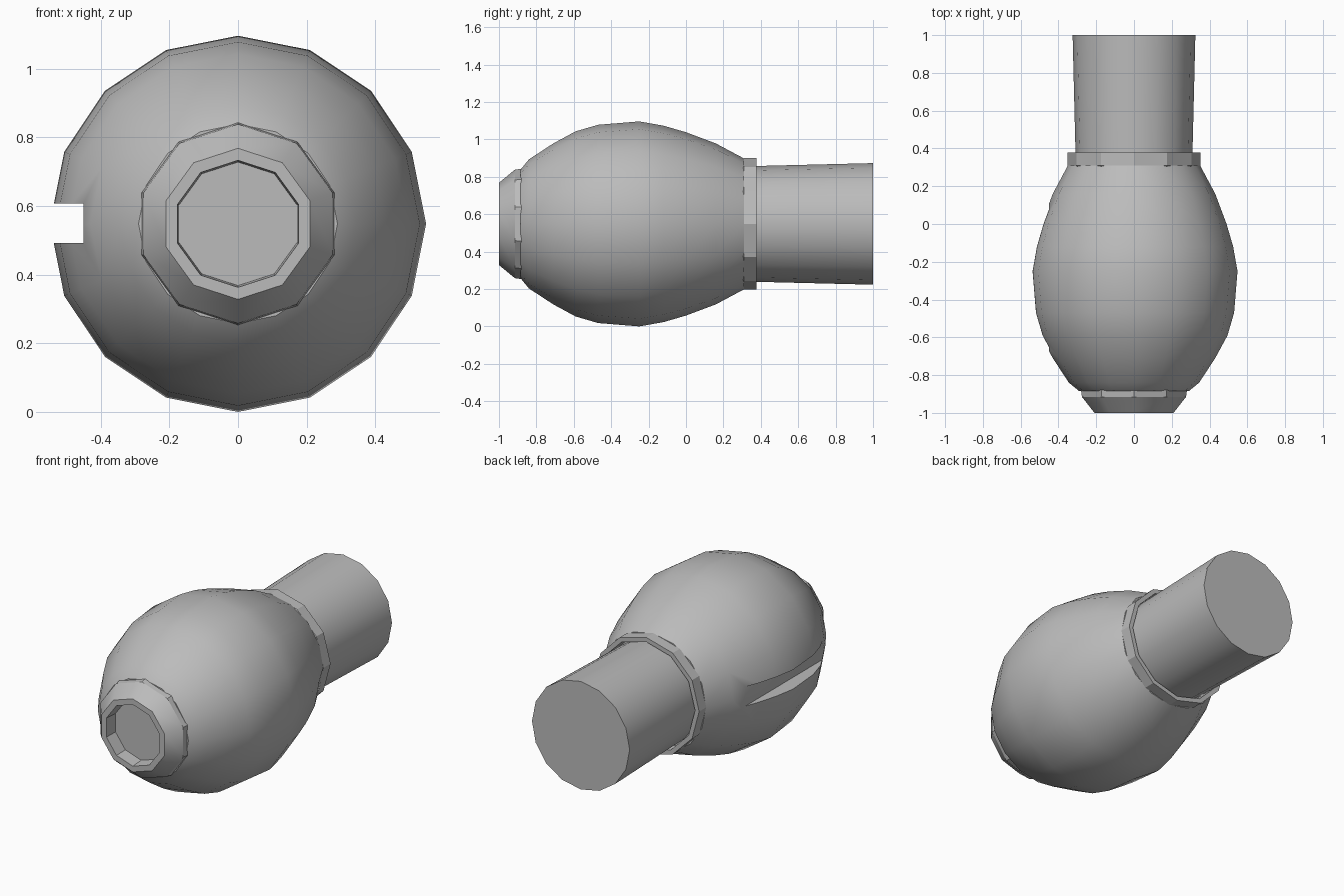
import bpy, bmesh
from math import sin, cos, pi, radians

cube = bpy.data.objects.get("Cube")
if cube:
    bpy.data.objects.remove(cube, do_unlink=True)

AXIS_Z = 0.548

grey = bpy.data.materials.new("plain grey")
grey.use_nodes = True
colour = (0.5, 0.5, 0.5, 1)
grey.diffuse_color = colour
grey.node_tree.nodes["Principled BSDF"].inputs["Base Color"].default_value = colour


def finish(obj, angle=30):
    bpy.ops.object.select_all(action="DESELECT")
    obj.select_set(True)
    bpy.context.view_layer.objects.active = obj
    bpy.ops.object.shade_smooth_by_angle(angle=radians(angle))


def lathe(name, profile, sides):
    """Turn (radius, y) points about the long axis; radius 0 closes an end."""
    bm = bmesh.new()
    rings = []
    for r, y in profile:
        count = sides if r > 0 else 1
        rings.append([bm.verts.new((r * sin(2 * pi * i / sides), y,
                                    AXIS_Z - r * cos(2 * pi * i / sides)))
                      for i in range(count)])
    for a, b in zip(rings, rings[1:]):
        for i in range(sides):
            j = (i + 1) % sides
            corners = [a[i % len(a)], a[j % len(a)], b[j % len(b)], b[i % len(b)]]
            bm.faces.new(list(dict.fromkeys(corners)))
    bmesh.ops.dissolve_limit(bm, angle_limit=radians(0.5),
                             verts=bm.verts[:], edges=bm.edges[:])
    bmesh.ops.recalc_face_normals(bm, faces=bm.faces[:])
    mesh = bpy.data.meshes.new(name)
    bm.to_mesh(mesh)
    bm.free()
    mesh.materials.append(grey)
    obj = bpy.data.objects.new(name, mesh)
    bpy.context.collection.objects.link(obj)
    return obj


# Egg-shaped body
body = lathe("body", [(0, -0.89), (0.29, -0.885), (0.345, -0.84), (0.43, -0.71),
                      (0.495, -0.59), (0.53, -0.47), (0.548, -0.25), (0.525, -0.12),
                      (0.49, 0.0), (0.43, 0.16), (0.35, 0.31), (0, 0.32)], 16)

# Slot along the body's right side
bpy.ops.mesh.primitive_cube_add(size=1, location=(-0.7, -0.28, 0.55))
cutter = bpy.context.object
cutter.name = "slot_cutter"
cutter.scale = (0.5, 1.2, 0.115)
cutter.hide_render = True
cutter.data.materials.append(grey)
cut = body.modifiers.new("slot", "BOOLEAN")
cut.operation = "DIFFERENCE"
cut.solver = "EXACT"
cut.object = cutter
bpy.ops.object.select_all(action="DESELECT")
bpy.context.view_layer.objects.active = body
body.select_set(True)
bpy.ops.object.modifier_apply(modifier=cut.name)
bpy.data.objects.remove(cutter, do_unlink=True)
finish(body)

# Bevelled front lip with a shallow recess
finish(lathe("front_lip", [(0.27, -0.86), (0.295, -0.88), (0.29, -0.915), (0.22, -1.0),
                           (0.185, -1.0), (0.18, -0.92), (0, -0.92)], 10))

# Collar around the base of the handle
finish(lathe("collar", [(0.33, 0.29), (0.352, 0.31), (0.352, 0.378),
                        (0.325, 0.378), (0.32, 0.32), (0, 0.32)], 12), 20)

# Slightly flared handle
finish(lathe("handle", [(0, 0.31), (0.308, 0.31), (0.325, 1.0), (0, 1.0)], 16))
